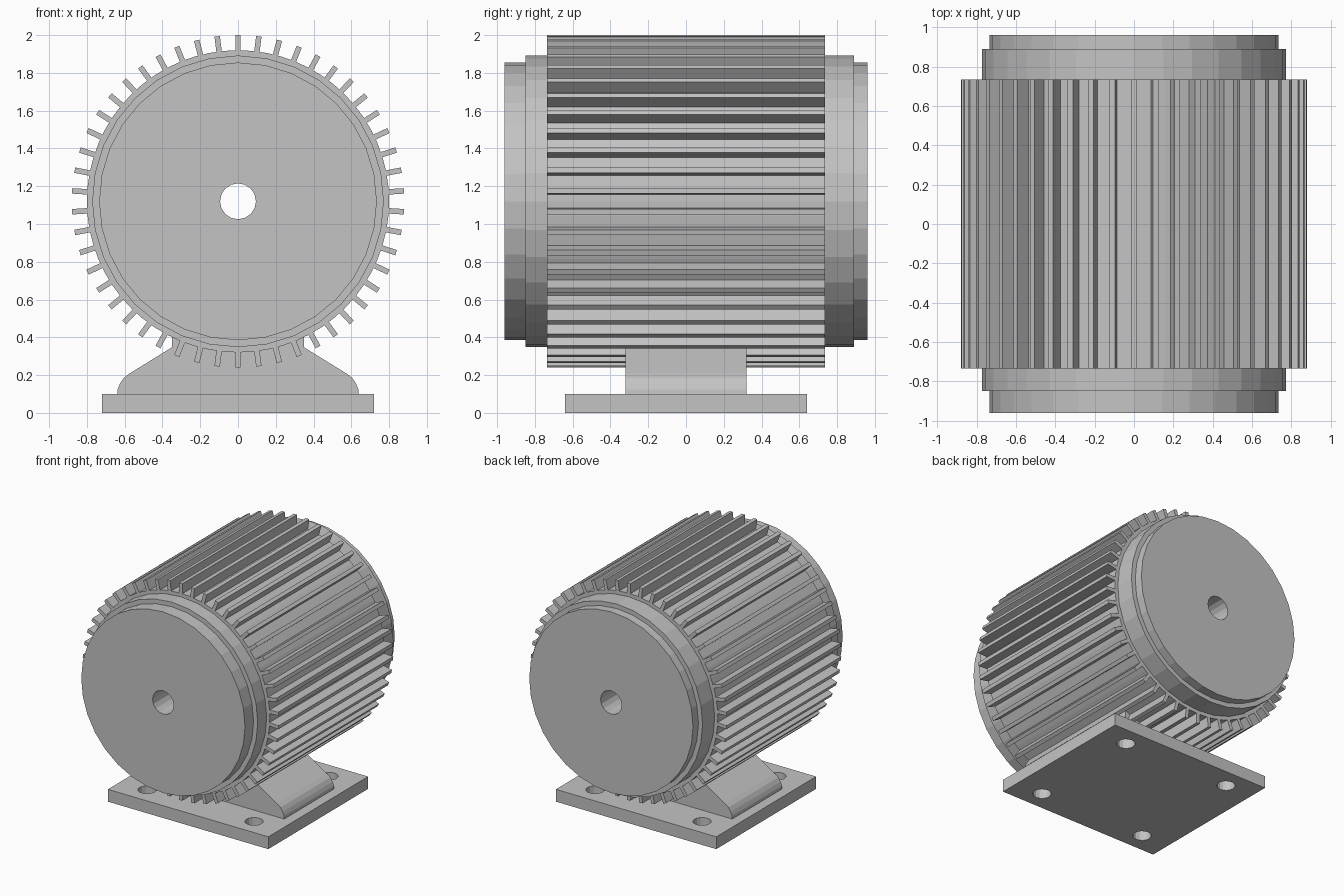
import bpy, bmesh
from math import pi, sin, cos, radians
from mathutils import Matrix

cube = bpy.data.objects.get("Cube")
if cube:
    bpy.data.objects.remove(cube, do_unlink=True)

AXIS_Z = 1.12
BODY_HALF = 0.735

grey = bpy.data.materials.new("cast_grey")
grey.use_nodes = True
colour = (0.55, 0.55, 0.55, 1)
grey.diffuse_color = colour
grey.node_tree.nodes["Principled BSDF"].inputs["Base Color"].default_value = colour


def make_object(name, bm):
    bmesh.ops.recalc_face_normals(bm, faces=bm.faces)
    mesh = bpy.data.meshes.new(name)
    bm.to_mesh(mesh)
    bm.free()
    mesh.materials.append(grey)
    obj = bpy.data.objects.new(name, mesh)
    bpy.context.collection.objects.link(obj)
    return obj


def add_cylinder(bm, radius, length, sides, matrix):
    bmesh.ops.create_cone(bm, cap_ends=True, segments=sides, radius1=radius,
                          radius2=radius, depth=length, matrix=matrix)


def along_y(y):
    return Matrix.Translation((0, y, AXIS_Z)) @ Matrix.Rotation(pi / 2, 4, 'X')


def cut(obj, cutter):
    cutter.hide_render = True
    mod = obj.modifiers.new("cut", 'BOOLEAN')
    mod.operation = 'DIFFERENCE'
    mod.solver = 'EXACT'
    mod.object = cutter
    bpy.context.view_layer.objects.active = obj
    bpy.ops.object.modifier_apply(modifier=mod.name)


# Housing: finned core with stepped end caps, all drilled for the shaft
bm = bmesh.new()
add_cylinder(bm, 0.095, 3, 16, along_y(0))
bore = make_object("bore_cutter", bm)

for name, radius, y0, y1, sides in (
        ("core", 0.80, -BODY_HALF, BODY_HALF, 64),
        ("front_shoulder", 0.772, -0.85, -BODY_HALF, 32),
        ("front_cap", 0.735, -0.96, -0.85, 32),
        ("rear_shoulder", 0.772, BODY_HALF, 0.89, 32),
        ("rear_cap", 0.735, 0.89, 0.96, 32)):
    bm = bmesh.new()
    add_cylinder(bm, radius, y1 - y0, sides, along_y((y0 + y1) / 2))
    cut(make_object(name, bm), bore)
bpy.data.objects.remove(bore, do_unlink=True)

# Cooling fins
FINS = 50
bm = bmesh.new()
for i in range(FINS):
    turn = Matrix.Rotation(2 * pi * i / FINS, 4, 'Y')
    place = Matrix.Translation((0, 0, AXIS_Z)) @ turn @ Matrix.Translation((0, 0, 0.83))
    size = Matrix.Diagonal((0.029, 2 * BODY_HALF, 0.10, 1))
    bmesh.ops.create_cube(bm, size=1, matrix=place @ size)
make_object("cooling_fins", bm)

# Pedestal: mirrored profile with rounded shoulders, extruded along the shaft
half = [(0.64, 0.09), (0.637, 0.125), (0.625, 0.155), (0.605, 0.185),
        (0.575, 0.208), (0.35, 0.347), (0.35, 0.42)]
profile = half + [(-x, z) for x, z in reversed(half)]
bm = bmesh.new()
face = bm.faces.new([bm.verts.new((x, -0.32, z)) for x, z in profile])
grown = bmesh.ops.extrude_face_region(bm, geom=[face])["geom"]
bmesh.ops.translate(bm, vec=(0, 0.64, 0),
                    verts=[v for v in grown if isinstance(v, bmesh.types.BMVert)])
make_object("pedestal", bm)

# Base plate with four bolt holes
bm = bmesh.new()
bmesh.ops.create_cube(bm, size=1, matrix=Matrix.Translation((0, 0, 0.05))
                      @ Matrix.Diagonal((1.44, 1.28, 0.10, 1)))
plate = make_object("base_plate", bm)
bm = bmesh.new()
for x in (-0.48, 0.48):
    for y in (-0.48, 0.48):
        add_cylinder(bm, 0.068, 0.4, 16, Matrix.Translation((x, y, 0.05)))
holes = make_object("bolt_hole_cutter", bm)
cut(plate, holes)
bpy.data.objects.remove(holes, do_unlink=True)
